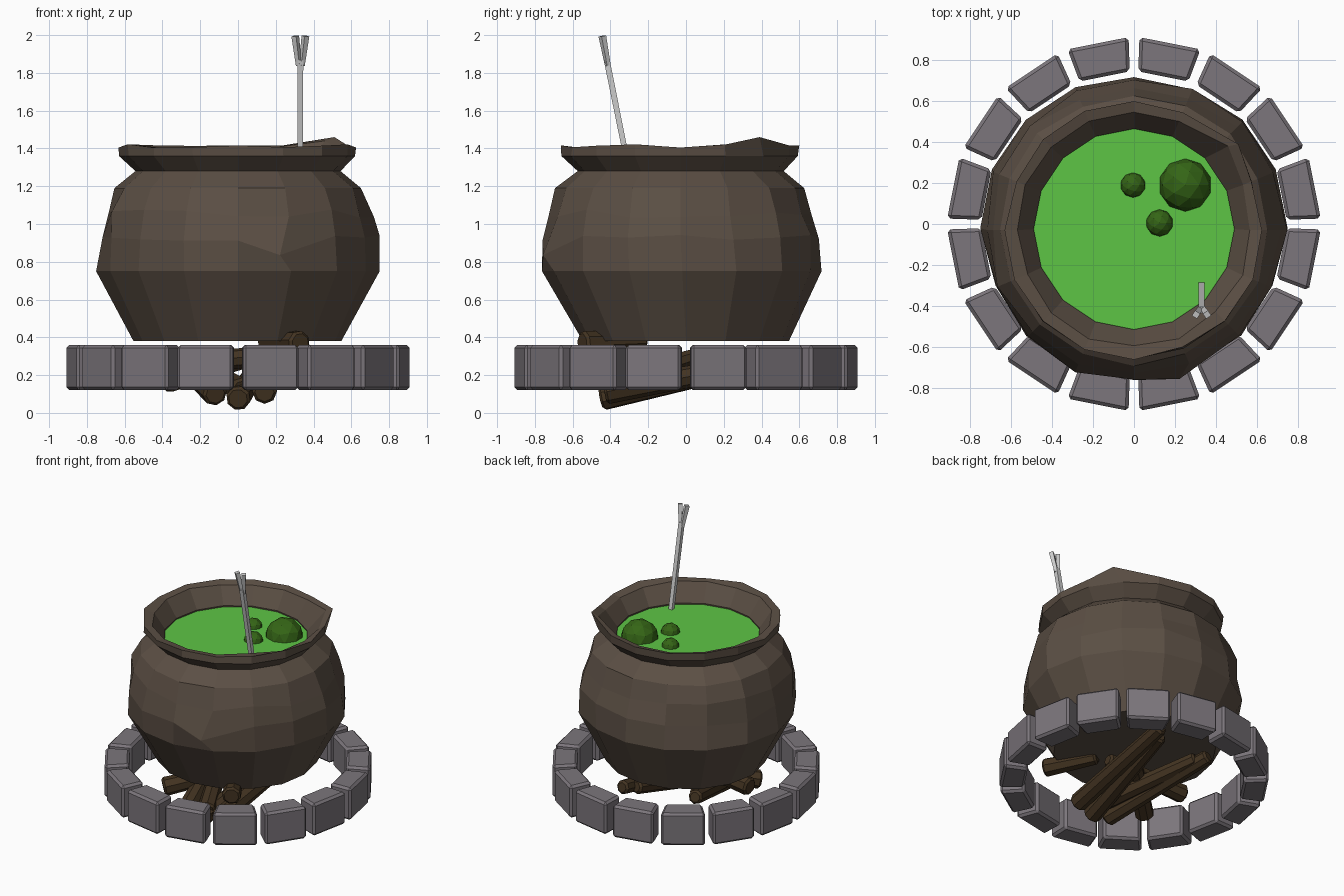
import bpy, bmesh, math, random
from mathutils import Vector, Matrix

if "Cube" in bpy.data.objects:
    bpy.data.objects.remove(bpy.data.objects["Cube"])

random.seed(4)


def material(name, color):
    m = bpy.data.materials.new(name)
    m.diffuse_color = (*color, 1)
    m.use_nodes = True
    m.node_tree.nodes["Principled BSDF"].inputs["Base Color"].default_value = m.diffuse_color
    return m


IRON = material("iron_brown", (0.105, 0.078, 0.058))
STONE = material("stone", (0.2, 0.18, 0.2))
WOOD = material("wood", (0.055, 0.033, 0.015))
SOUP = material("green_brew", (0.11, 0.56, 0.06))
BUBBLE = material("dark_green", (0.035, 0.13, 0.008))


def finish(bm, name, mat=None):
    bmesh.ops.recalc_face_normals(bm, faces=bm.faces)
    me = bpy.data.meshes.new(name)
    bm.to_mesh(me)
    bm.free()
    ob = bpy.data.objects.new(name, me)
    bpy.context.collection.objects.link(ob)
    if mat:
        me.materials.append(mat)
    return ob


def bridge(bm, a, b):
    n = len(a)
    for i in range(n):
        bm.faces.new((a[i], a[(i + 1) % n], b[(i + 1) % n], b[i]))


def rod(bm, a, b, r1, r2, sides, roll=0.0):
    """Tapered prism between two points."""
    a, b = Vector(a), Vector(b)
    rot = (b - a).to_track_quat('Z', 'Y').to_matrix().to_4x4()
    mat = Matrix.Translation((a + b) / 2) @ rot @ Matrix.Rotation(roll, 4, 'Z')
    return bmesh.ops.create_cone(bm, cap_ends=True, segments=sides, radius1=r1,
                                 radius2=r2, depth=(b - a).length, matrix=mat)


# Cauldron: lathed 16-sided rings (radius, z, dent amount, y shift)
profile = [(0.55, 0.38, 0.006, 0.0), (0.742, 0.75, 0.012, -0.02),
           (0.733, 0.93, 0.018, -0.03), (0.705, 1.06, 0.018, -0.03),
           (0.66, 1.19, 0.010, -0.03), (0.545, 1.28, 0.004, -0.03),
           (0.625, 1.36, 0.006, -0.03), (0.625, 1.415, 0.008, -0.03),
           (0.57, 1.405, 0.008, -0.03), (0.49, 1.28, 0.0, -0.025),
           (0.50, 1.20, 0.0, -0.025)]
SIDES = 16
bm = bmesh.new()
rings = []
for k, (r, z, j, dy) in enumerate(profile):
    ring = []
    for i in range(SIDES):
        a = math.tau * i / SIDES
        rr = r + random.uniform(-j, j)
        zz = z + (random.uniform(-1.5 * j, j) if 1 < k < 4 or k in (7, 8) else 0)
        ring.append(bm.verts.new((rr * math.cos(a), rr * math.sin(a) + dy, zz)))
    rings.append(ring)
for a, b in zip(rings, rings[1:]):
    bridge(bm, a, b)
bm.faces.new(rings[0])
# Torn, bent-up rim corner and a dent bulging at the front
rings[7][2].co = (0.51, 0.39, 1.46)
rings[8][2].co = (0.46, 0.38, 1.44)
rings[2][13].co += Vector((-0.06, -0.045, -0.08))
finish(bm, "cauldron", IRON)

# Brew surface
bm = bmesh.new()
bmesh.ops.create_circle(bm, cap_ends=True, segments=SIDES, radius=0.495,
                        matrix=Matrix.Translation((0, -0.025, 1.27)))
finish(bm, "brew", SOUP)

# Bubbles floating half out of the brew
for n, (x, y, r) in enumerate([(0.25, 0.19, 0.13), (-0.005, 0.19, 0.062), (0.125, 0.005, 0.067)]):
    bm = bmesh.new()
    bmesh.ops.create_icosphere(bm, subdivisions=2, radius=r,
                               matrix=Matrix.Translation((x, y, 1.265)))
    finish(bm, f"bubble_{n + 1}", BUBBLE)

# Stirring stick with a forked top
bm = bmesh.new()
rod(bm, (0.33, -0.285, 1.2), (0.33, -0.42, 1.87), 0.02, 0.022, 4, math.pi / 4)
for s in (-1, 1):
    rod(bm, (0.33 + s * 0.008, -0.414, 1.84), (0.33 + s * 0.027, -0.443, 1.995),
        0.016, 0.021, 4, math.pi / 4)
finish(bm, "stirring_stick")

# Ring of 16 bevelled wedge stones
for n in range(16):
    bm = bmesh.new()
    outline = [(0.735, -0.125), (0.9, -0.152), (0.9, 0.152), (0.735, 0.125)]
    low, top = ([bm.verts.new((x, y, z)) for x, y in outline] for z in (0.12, 0.36))
    bridge(bm, low, top)
    bm.faces.new(low)
    bm.faces.new(top)
    ob = finish(bm, f"ring_stone_{n + 1}", STONE)
    ob.rotation_euler.z = math.tau * (n + 0.5) / 16
    bev = ob.modifiers.new("bevel", 'BEVEL')
    bev.width = 0.016
    bev.segments = 1

# Firewood leaning together under the pot
logs = [((0.14, -0.43, 0.11), (0.18, 0.50, 0.28)),
        ((0.0, -0.45, 0.075), (0.12, 0.42, 0.27)),
        ((-0.12, -0.44, 0.10), (-0.34, 0.38, 0.30)),
        ((0.02, -0.40, 0.12), (-0.30, 0.30, 0.30)),
        ((-0.38, -0.34, 0.17), (0.08, 0.08, 0.30)),
        ((-0.49, -0.06, 0.25), (0.15, -0.10, 0.30)),
        ((0.33, -0.55, 0.37), (0.14, -0.22, 0.38))]
for n, (a, b) in enumerate(logs):
    bm = bmesh.new()
    rod(bm, a, b, 0.066, 0.05, 8, n * 0.3)
    caps = [e for e in bm.edges if any(len(f.verts) > 4 for f in e.link_faces)]
    bmesh.ops.bevel(bm, geom=caps, offset=0.014, segments=1, affect='EDGES')
    finish(bm, f"log_{n + 1}", WOOD)
